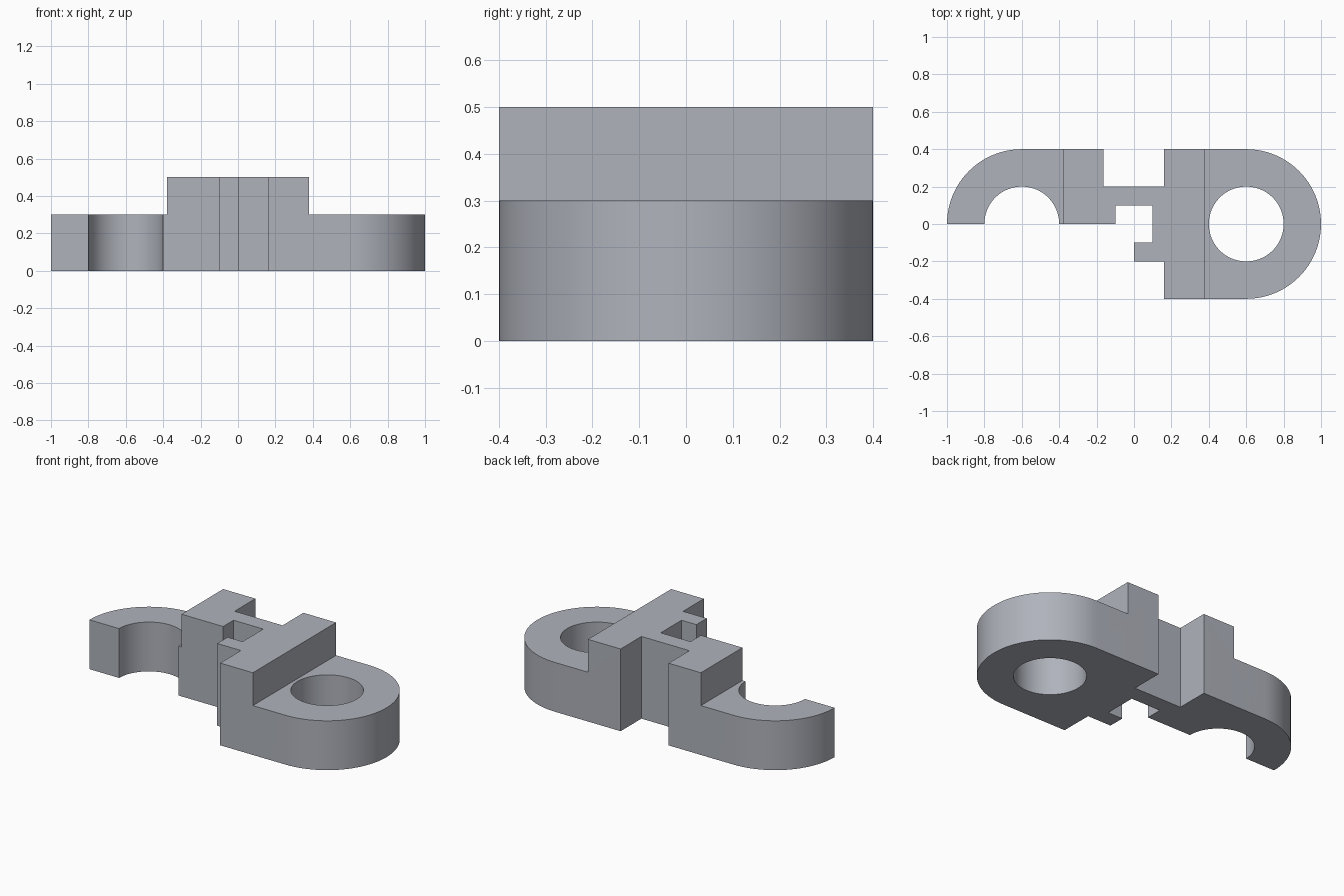
import bpy, bmesh
from math import sin, cos, radians

if "Cube" in bpy.data.objects:
    bpy.data.objects.remove(bpy.data.objects["Cube"])


def arc(cx, r, start, end, steps):
    """Points on an arc centred on (cx, 0), angles in degrees."""
    angles = [radians(start + (end - start) * i / steps) for i in range(steps + 1)]
    return [(cx + r * cos(a), r * sin(a)) for a in angles]


def prism(name, outline, z0, z1):
    """Closed outline extruded from z0 to z1."""
    bm = bmesh.new()
    face = bm.faces.new([bm.verts.new((x, y, z0)) for x, y in outline])
    top = bmesh.ops.extrude_face_region(bm, geom=[face], use_keep_orig=True)["geom"]
    bmesh.ops.translate(bm, vec=(0, 0, z1 - z0),
                        verts=[v for v in top if isinstance(v, bmesh.types.BMVert)])
    bmesh.ops.recalc_face_normals(bm, faces=bm.faces)
    mesh = bpy.data.meshes.new(name)
    bm.to_mesh(mesh)
    bm.free()
    obj = bpy.data.objects.new(name, mesh)
    bpy.context.collection.objects.link(obj)
    return obj


def rect(x0, x1, y0, y1):
    return [(x0, y0), (x1, y0), (x1, y1), (x0, y1)]


# Full outline: rounded eye end, notched bridge, open hook end, inner catch
outline = (
    arc(0.6, 0.4, -90, 90, 48)
    + [(0.16, 0.4), (0.16, 0.2), (-0.163, 0.2), (-0.163, 0.4)]
    + arc(-0.6, 0.4, 90, 180, 24)
    + arc(-0.6, 0.2, 180, 0, 48)
    + [(-0.1, 0), (-0.1, 0.1), (0.1, 0.1), (0.1, -0.1),
       (0, -0.1), (0, -0.2), (0.16, -0.2), (0.16, -0.4)]
)
link = prism("clasp_link", outline, 0, 0.5)

# Lower both ends to 0.3 and bore the eye
cutters = [
    prism("left_step_cutter", rect(-1.2, -0.38, -0.6, 0.6), 0.3, 0.7),
    prism("right_step_cutter", rect(0.38, 1.2, -0.6, 0.6), 0.3, 0.7),
    prism("eye_cutter", arc(0.6, 0.2, 0, 360, 96)[:-1], -0.1, 0.7),
]
bpy.context.view_layer.objects.active = link
link.select_set(True)
for cutter in cutters:
    cutter.hide_render = True
    mod = link.modifiers.new(cutter.name, "BOOLEAN")
    mod.operation = "DIFFERENCE"
    mod.solver = "EXACT"
    mod.object = cutter
    bpy.ops.object.modifier_apply(modifier=mod.name)
    bpy.data.objects.remove(cutter)

# Slate grey metal
metal = bpy.data.materials.new("slate_grey")
metal.diffuse_color = (0.43, 0.45, 0.50, 1)
metal.use_nodes = True
metal.node_tree.nodes["Principled BSDF"].inputs["Base Color"].default_value = metal.diffuse_color
link.data.materials.clear()
link.data.materials.append(metal)

# Smooth curved walls, crisp edges
bpy.ops.object.shade_smooth_by_angle(angle=radians(30))
